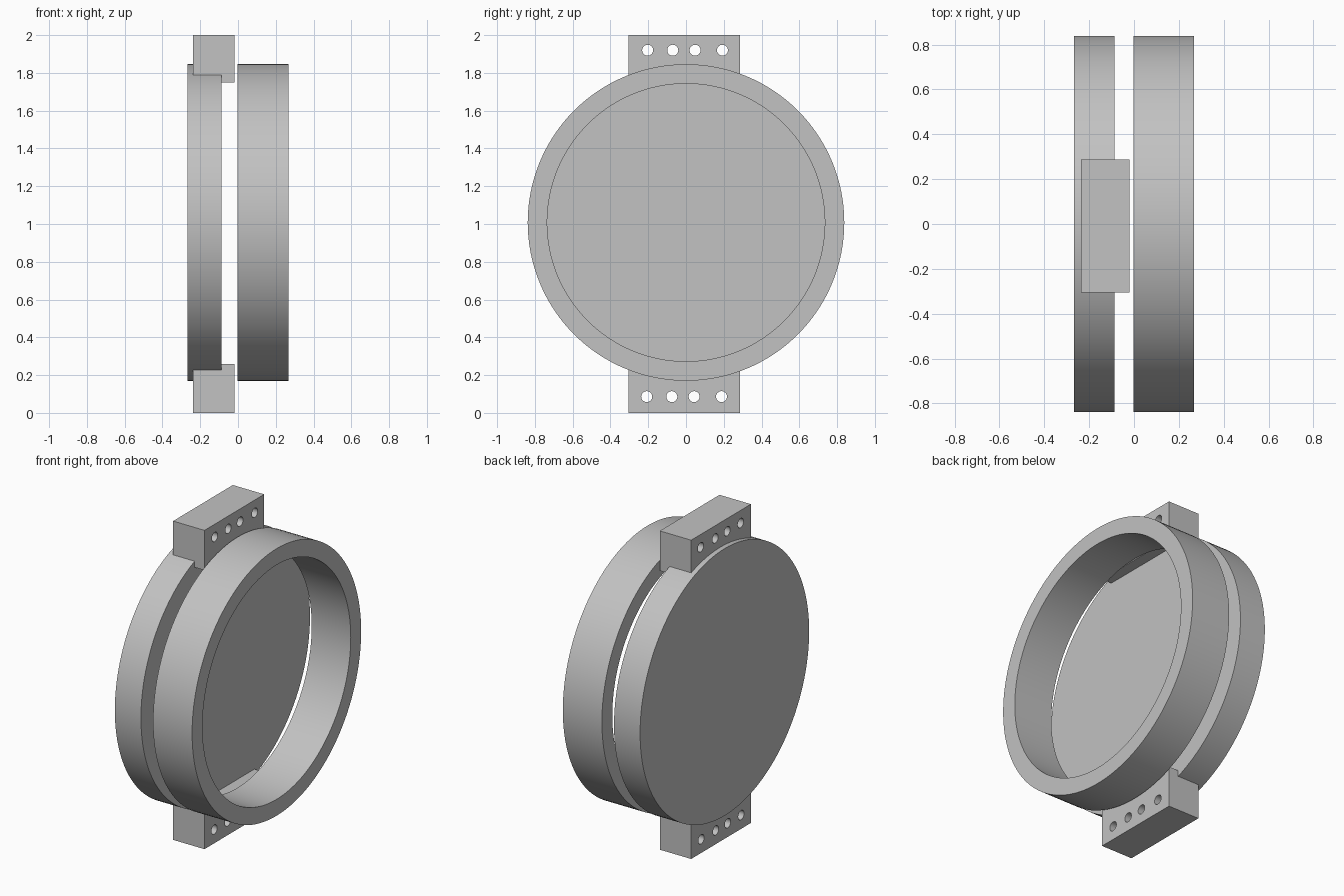
import bpy, bmesh
from math import radians
from mathutils import Matrix, Vector

if "Cube" in bpy.data.objects:
    bpy.data.objects.remove(bpy.data.objects["Cube"], do_unlink=True)

AXIS_Z = 1.008
RADIUS = 0.838
SEGMENTS = 128

grey = bpy.data.materials.new("plain grey")
grey.use_nodes = True
colour = (0.54, 0.54, 0.54, 1)
grey.diffuse_color = colour
grey.node_tree.nodes["Principled BSDF"].inputs["Base Color"].default_value = colour


def make_object(name, bm):
    bmesh.ops.recalc_face_normals(bm, faces=bm.faces)
    mesh = bpy.data.meshes.new(name)
    bm.to_mesh(mesh)
    bm.free()
    mesh.materials.append(grey)
    obj = bpy.data.objects.new(name, mesh)
    bpy.context.collection.objects.link(obj)
    return obj


def activate(obj):
    bpy.ops.object.select_all(action="DESELECT")
    obj.select_set(True)
    bpy.context.view_layer.objects.active = obj


def smooth(obj):
    activate(obj)
    bpy.ops.object.shade_smooth_by_angle(angle=radians(30))


def add_rod(bm, x0, x1, y, z, radius, segments):
    """Capped cylinder lying along x."""
    place = Matrix.Translation(((x0 + x1) / 2, y, z)) @ Matrix.Rotation(radians(90), 4, "Y")
    bmesh.ops.create_cone(bm, cap_ends=True, segments=segments, radius1=radius,
                          radius2=radius, depth=x1 - x0, matrix=place)


# Solid round cover
bm = bmesh.new()
add_rod(bm, -0.268, -0.087, 0, AXIS_Z, RADIUS, SEGMENTS)
smooth(make_object("cover_disc", bm))

# Open ring: rectangular section revolved about the x axis
bm = bmesh.new()
section = [(-0.003, 0.735), (0.268, 0.735), (0.268, RADIUS), (-0.003, RADIUS)]
verts = [bm.verts.new((x, 0, AXIS_Z + r)) for x, r in section]
edges = [bm.edges.new((verts[i], verts[i - 1])) for i in range(len(verts))]
bmesh.ops.spin(bm, geom=verts + edges, cent=(0, 0, AXIS_Z), axis=(1, 0, 0),
               angle=radians(360), steps=SEGMENTS, use_merge=True)
bmesh.ops.remove_doubles(bm, verts=bm.verts, dist=0.0001)
smooth(make_object("open_ring", bm))


# Mounting blocks with a row of through holes
def mounting_block(name, z0, z1, hole_z, hole_ys):
    low, high = Vector((-0.237, -0.305, z0)), Vector((-0.019, 0.287, z1))
    bm = bmesh.new()
    place = Matrix.Translation((low + high) / 2) @ Matrix.Diagonal((high - low).to_4d())
    bmesh.ops.create_cube(bm, size=1, matrix=place)
    block = make_object(name, bm)

    bm = bmesh.new()
    for y in hole_ys:
        add_rod(bm, low.x - 0.1, high.x + 0.1, y, hole_z, 0.029, 32)
    cutter = make_object(name + "_hole_cutter", bm)
    cutter.hide_render = True

    cut = block.modifiers.new("holes", "BOOLEAN")
    cut.operation = "DIFFERENCE"
    cut.solver = "EXACT"
    cut.object = cutter
    activate(block)
    bpy.ops.object.modifier_apply(modifier=cut.name)
    bpy.data.objects.remove(cutter, do_unlink=True)
    smooth(block)


mounting_block("top_block", 1.75, 2.0, 1.92, (-0.203, -0.07, 0.048, 0.193))
mounting_block("bottom_block", 0.0, 0.258, 0.086, (-0.208, -0.075, 0.043, 0.188))
